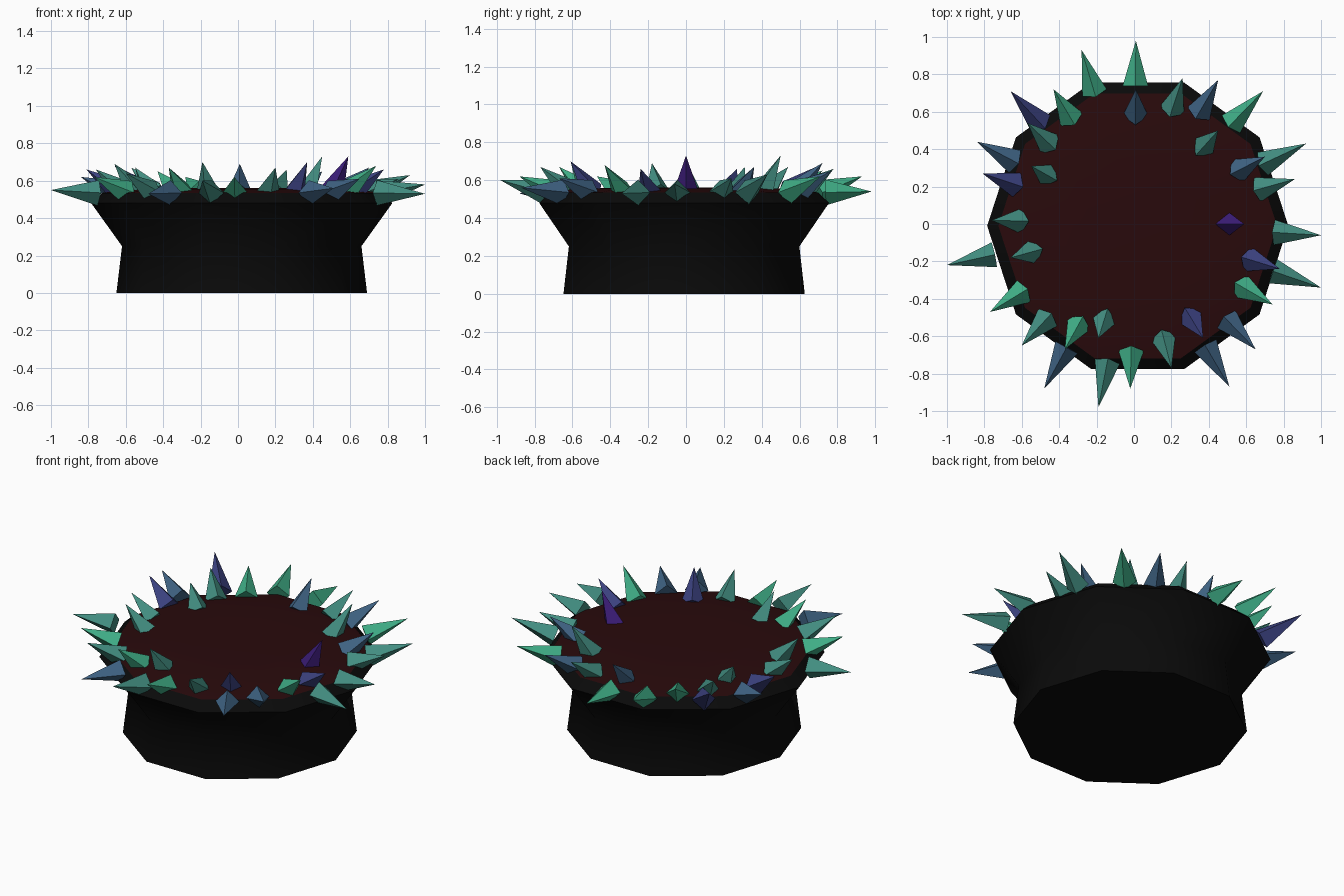
import bpy
import bmesh
import math
from mathutils import Matrix, Vector

cube = bpy.data.objects.get("Cube")
if cube:
    bpy.data.objects.remove(cube, do_unlink=True)

SIDES = 10
CENTRE = Vector((0.02, -0.01, 0))


def make_material(name, colour):
    mat = bpy.data.materials.new(name)
    mat.use_nodes = True
    rgba = (*colour, 1)
    mat.diffuse_color = rgba
    for node in mat.node_tree.nodes:
        if node.type == 'BSDF_PRINCIPLED':
            node.inputs["Base Color"].default_value = rgba
    return mat


def finish(bm, name, mat, smooth_angle=None):
    """Turn a bmesh into a named, coloured object."""
    bmesh.ops.recalc_face_normals(bm, faces=bm.faces)
    mesh = bpy.data.meshes.new(name)
    bm.to_mesh(mesh)
    bm.free()
    mesh.materials.append(mat)
    obj = bpy.data.objects.new(name, mesh)
    bpy.context.collection.objects.link(obj)
    if smooth_angle:
        bpy.ops.object.select_all(action='DESELECT')
        obj.select_set(True)
        bpy.context.view_layer.objects.active = obj
        bpy.ops.object.shade_smooth_by_angle(angle=math.radians(smooth_angle))
    return obj


def lathe(name, profile, mat, cap_first=False, cap_last=False):
    """Spin a (radius, height) profile into a ten-sided shell."""
    bm = bmesh.new()
    rings = []
    for radius, height in profile:
        ring = []
        for i in range(SIDES):
            a = math.tau * i / SIDES
            offset = Vector((radius * math.cos(a), radius * math.sin(a), height))
            ring.append(bm.verts.new(CENTRE + offset))
        rings.append(ring)
    for low, high in zip(rings, rings[1:]):
        for i in range(SIDES):
            j = (i + 1) % SIDES
            bm.faces.new((low[i], low[j], high[j], high[i]))
    if cap_first:
        bm.faces.new(rings[0])
    if cap_last:
        bm.faces.new(rings[-1])
    return finish(bm, name, mat, 60)


def spikes(name, mat, tips):
    """Four-sided spikes leaning outward, each given by its tip in hundredths."""
    bm = bmesh.new()
    for tip in tips:
        tip = Vector(tip) / 100
        flat = Vector((tip.x, tip.y, 0))
        # longer reach for spikes that lean further out
        reach = 0.09 + 0.39 * (flat.length - 0.59)
        base = flat - flat.normalized() * reach
        base.z = 0.535
        axis = tip - base
        turn = axis.to_track_quat('Z', 'Y').to_matrix().to_4x4()
        place = Matrix.Translation((base + tip) / 2) @ turn
        bmesh.ops.create_cone(bm, cap_ends=True, segments=4, radius1=0.068,
                              radius2=0, depth=axis.length, matrix=place)
    return finish(bm, name, mat)


# Flared pot with a closed floor and a bevelled rim
black = make_material("soot black", (0.003, 0.003, 0.003))
lathe("pot", [(0.67, 0), (0.64, 0.25), (0.805, 0.48), (0.745, 0.535)],
      black, cap_first=True)

# Slightly domed filling
red = make_material("dark red", (0.022, 0.003, 0.0035))
lathe("filling", [(0.745, 0.535), (0.6, 0.555), (0.3, 0.562)],
      red, cap_last=True)

# Ring of spikes, grouped by colour
green = make_material("sea green", (0.05, 0.42, 0.24))
spikes("green_spikes", green, [
    (1, 98, 54), (-28, 93, 62), (-43, 72, 65), (-77, -47, 62), (-37, -67, 67),
    (-2, -88, 62), (74, -43, 68), (69, 71, 62)])

teal = make_material("teal", (0.055, 0.27, 0.22))
spikes("teal_spikes", teal, [
    (-57, 54, 67), (-55, 31, 67), (-76, 2, 66), (-100, -22, 55),
    (-66, -18, 69), (-60, -65, 64), (-19, -61, 70), (-19, -98, 60),
    (20, -77, 67), (100, -34, 53), (100, -6, 58), (86, 24, 61),
    (92, 43, 63), (45, 50, 73), (26, 78, 66)])

blue = make_material("steel blue", (0.05, 0.125, 0.23))
spikes("blue_spikes", blue, [
    (-84, 44, 62), (-48, -88, 53), (51, -87, 56), (65, -67, 61),
    (70, 36, 67), (45, 77, 65), (1, 72, 69)])

indigo = make_material("indigo", (0.045, 0.055, 0.22))
spikes("indigo_spikes", indigo, [
    (-66, 71, 68), (-81, 27, 66), (37, -61, 70), (78, -24, 66)])

purple = make_material("purple", (0.045, 0.012, 0.19))
spikes("purple_spike", purple, [(59, 0, 73)])
